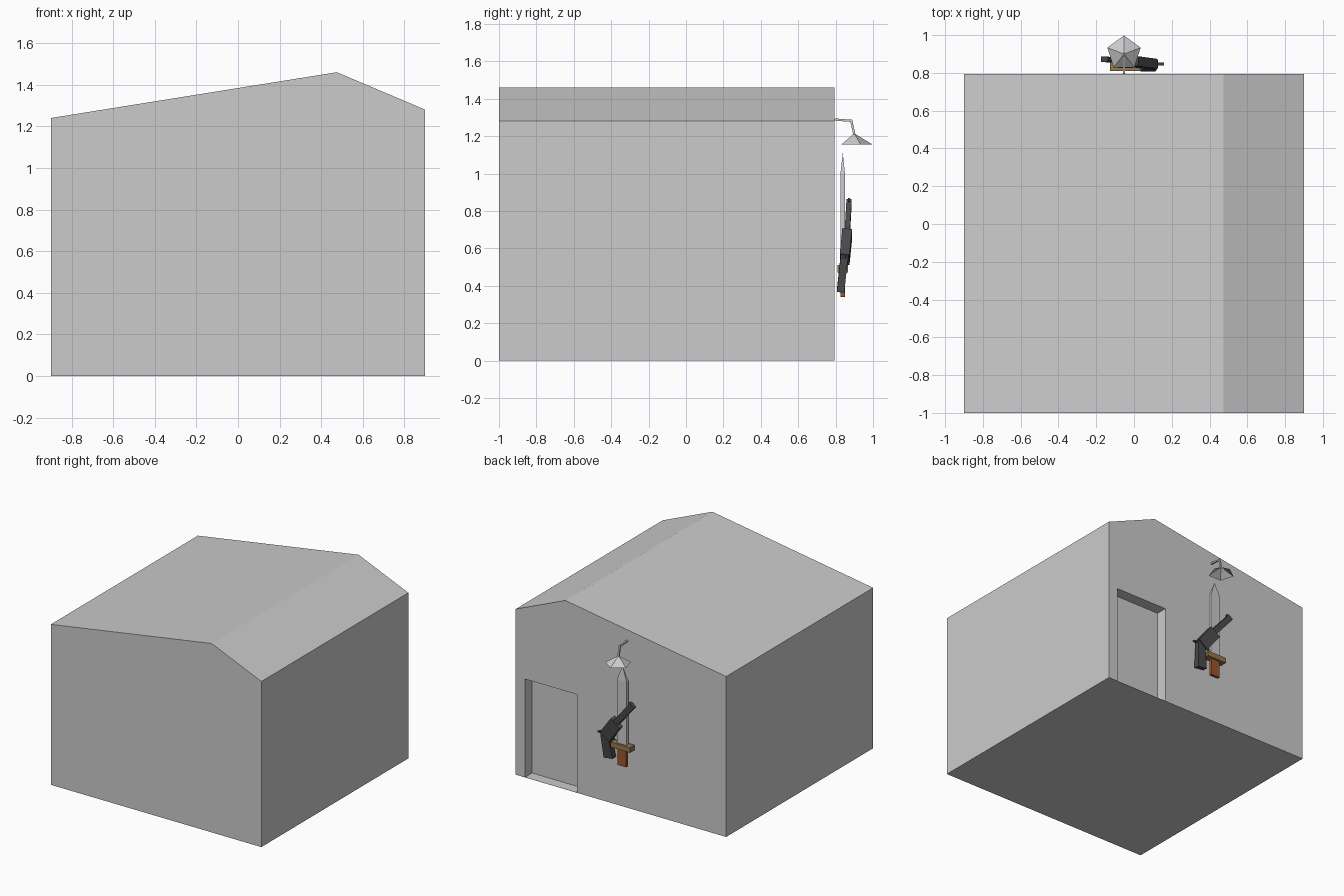
import bpy, bmesh, math
from mathutils import Vector

if "Cube" in bpy.data.objects:
    bpy.data.objects.remove(bpy.data.objects["Cube"])


def finish(name, bm, color=None):
    bmesh.ops.recalc_face_normals(bm, faces=bm.faces)
    me = bpy.data.meshes.new(name)
    bm.to_mesh(me)
    bm.free()
    ob = bpy.data.objects.new(name, me)
    bpy.context.collection.objects.link(ob)
    if color:
        mat = bpy.data.materials.get(color[0]) or bpy.data.materials.new(color[0])
        mat.diffuse_color = (*color[1], 1)
        mat.use_nodes = True
        mat.node_tree.nodes["Principled BSDF"].inputs["Base Color"].default_value = mat.diffuse_color
        me.materials.append(mat)
    return ob


def loft(name, rings, color=None, tip=None, cap=True):
    """Skin a list of vertex rings, optionally ending in a point."""
    bm = bmesh.new()
    rs = [[bm.verts.new(p) for p in r] for r in rings]
    n = len(rs[0])
    for a, b in zip(rs, rs[1:]):
        for i in range(n):
            bm.faces.new((a[i], a[(i + 1) % n], b[(i + 1) % n], b[i]))
    if cap:
        bm.faces.new(rs[0])
    if tip is not None:
        t = bm.verts.new(tip)
        for i in range(n):
            bm.faces.new((rs[-1][i], rs[-1][(i + 1) % n], t))
    elif cap:
        bm.faces.new(rs[-1])
    return finish(name, bm, color)


def rect(x, y, z, hx, hy):
    return [(x + sx * hx, y + sy * hy, z) for sx, sy in ((-1, -1), (1, -1), (1, 1), (-1, 1))]


def bar(name, p, q, width, depth, color=None, w2=None):
    """Box from p to q; width lies along the wall, depth across it."""
    p, q = Vector(p), Vector(q)
    d = (q - p).normalized()
    side = d.cross(Vector((0, 1, 0)))
    if side.length < 0.1:
        side = Vector((1, 0, 0))
    side.normalize()
    out = side.cross(d)

    def ring(c, w):
        return [c + side * sx * w / 2 + out * sy * depth / 2
                for sx, sy in ((-1, -1), (1, -1), (1, 1), (-1, 1))]
    return loft(name, [ring(p, width), ring(q, w2 or width)], color)


DARK = ("gunmetal", (0.07, 0.07, 0.07))
TAN = ("guard_brass", (0.30, 0.19, 0.07))
RUST = ("handle_wood", (0.34, 0.09, 0.025))
WALL = 0.795

# Building with asymmetric roof
profile = [(-0.9, 0), (0.9, 0), (0.9, 1.28), (0.475, 1.46), (-0.9, 1.24)]
house = loft("building", [[(x, y, z) for x, z in profile] for y in (-1, WALL)])

# Door recess
cutter = loft("door_cutter", [rect(0.598, 0.8, z, 0.222, 0.092) for z in (0.001, 0.76)])
cutter.hide_render = True
mod = house.modifiers.new("door", 'BOOLEAN')
mod.operation = 'DIFFERENCE'
mod.solver = 'EXACT'
mod.object = cutter
bpy.context.view_layer.objects.active = house
bpy.ops.object.modifier_apply(modifier=mod.name)
bpy.data.objects.remove(cutter)

# Lamp: open five-sided shade on a bent arm
LX, LY = -0.053, 0.905
shade = [(LX + 0.093 * math.cos(math.radians(90 + 72 * i)),
          LY + 0.093 * math.sin(math.radians(90 + 72 * i)), 1.155) for i in range(5)]
loft("lamp_shade", [shade], tip=(LX, LY - 0.005, 1.215), cap=False)
bar("lamp_arm", (LX, WALL, 1.289), (LX, 0.887, 1.282), 0.012, 0.012)
bar("lamp_drop", (LX, 0.883, 1.286), (LX, 0.901, 1.205), 0.012, 0.012)

# Sword: pointed blade, cross guard, handle
SX, SY = -0.045, 0.838
loft("sword_blade", [rect(SX, SY, z, 0.041, 0.012) for z in (0.5, 1.0)], tip=(SX, SY, 1.11))
loft("sword_guard", [rect(SX, SY, z, 0.083, 0.027) for z in (0.47, 0.51)], TAN)
loft("sword_handle", [rect(SX, SY, z, 0.038, 0.011) for z in (0.34, 0.48)], RUST)

# Pistol: body, barrel, sight, grip, hammer, trigger
bar("pistol_body", (0.086, 0.848, 0.541), (-0.015, 0.862, 0.677), 0.095, 0.052, DARK)
bar("pistol_barrel", (-0.012, 0.862, 0.677), (-0.158, 0.872, 0.85), 0.045, 0.028, DARK)
bar("pistol_sight", (-0.125, 0.871, 0.848), (-0.138, 0.872, 0.866), 0.014, 0.01, DARK)
bar("pistol_grip", (0.098, 0.848, 0.57), (0.073, 0.826, 0.37), 0.06, 0.04, DARK, 0.08)
bar("pistol_hammer", (0.1, 0.85, 0.565), (0.158, 0.846, 0.553), 0.022, 0.016, DARK, 0.012)
bar("pistol_trigger", (0.035, 0.85, 0.56), (0.02, 0.848, 0.525), 0.012, 0.012, DARK)
